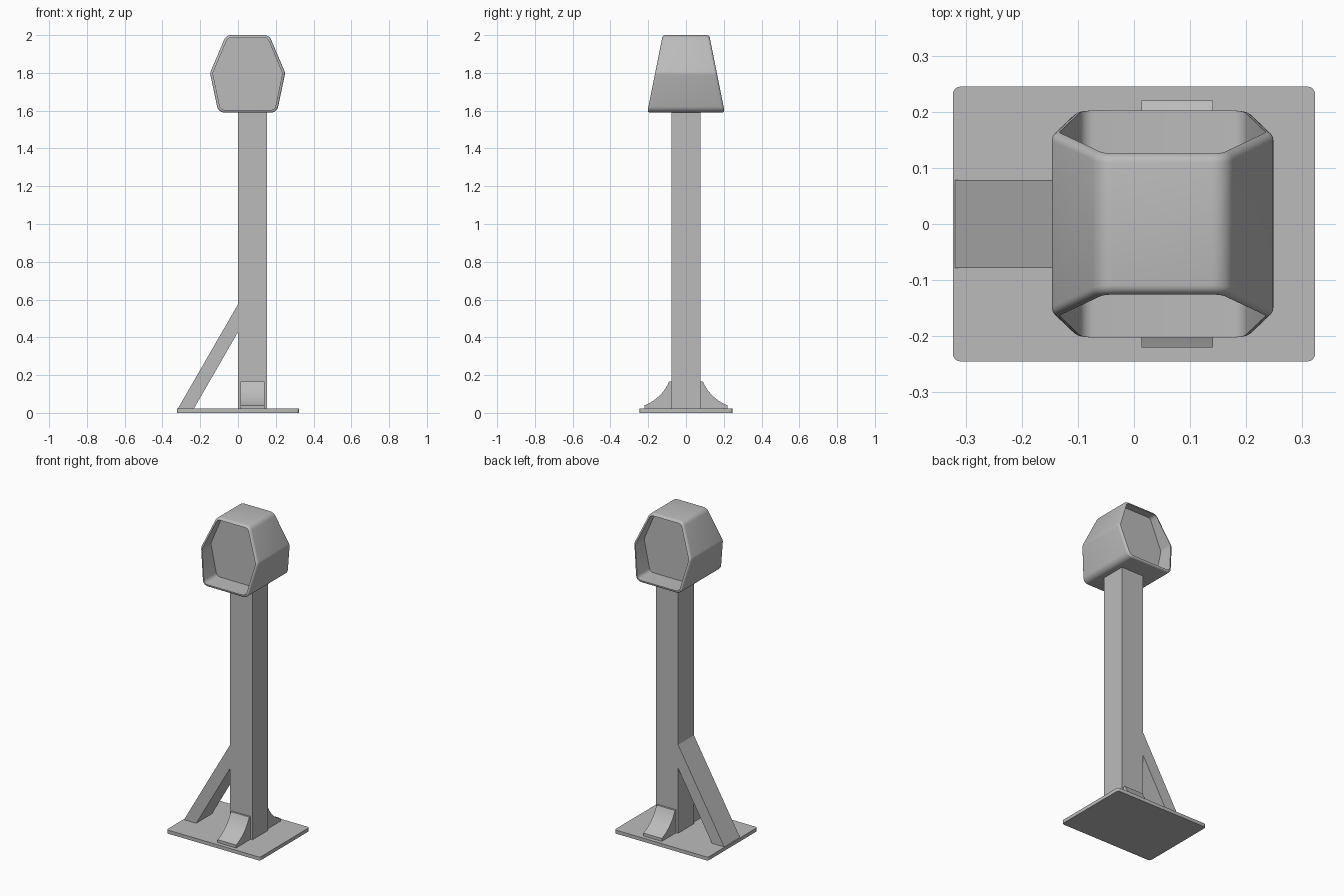
import bpy, bmesh, math
from mathutils import Vector

cube = bpy.data.objects.get("Cube")
if cube:
    bpy.data.objects.remove(cube, do_unlink=True)

grey = bpy.data.materials.new("painted steel grey")
grey.use_nodes = True
GREY = (0.5, 0.5, 0.5, 1)
grey.diffuse_color = GREY
grey.node_tree.nodes["Principled BSDF"].inputs["Base Color"].default_value = GREY


def finish(name, bm, smooth=False):
    bmesh.ops.recalc_face_normals(bm, faces=bm.faces)
    mesh = bpy.data.meshes.new(name)
    bm.to_mesh(mesh)
    bm.free()
    mesh.materials.append(grey)
    obj = bpy.data.objects.new(name, mesh)
    bpy.context.collection.objects.link(obj)
    if smooth:
        bpy.ops.object.select_all(action="DESELECT")
        obj.select_set(True)
        bpy.context.view_layer.objects.active = obj
        bpy.ops.object.shade_smooth_by_angle(angle=math.radians(35))
    return obj


def box(name, x, y, z, corner=0):
    bm = bmesh.new()
    bmesh.ops.create_cube(bm, size=1)
    for v in bm.verts:
        v.co = [lo + (c + 0.5) * (hi - lo) for c, (lo, hi) in zip(v.co, (x, y, z))]
    if corner:
        upright = [e for e in bm.edges if abs(e.verts[0].co.z - e.verts[1].co.z) > 0.001]
        bmesh.ops.bevel(bm, geom=upright, offset=corner, segments=4, profile=0.5, affect="EDGES")
    return finish(name, bm, bool(corner))


def prism(name, outline, start, end, smooth=False):
    """Extrude a closed outline of points by the vector from start to end."""
    bm = bmesh.new()
    rings = [[bm.verts.new(Vector(p) + Vector(s)) for p in outline] for s in (start, end)]
    bm.faces.new(rings[0])
    bm.faces.new(rings[1])
    bridge(bm, *rings)
    return finish(name, bm, smooth)


def bridge(bm, a, b):
    for i in range(len(a)):
        j = (i + 1) % len(a)
        bm.faces.new((a[i], a[j], b[j], b[i]))


def rounded(corners, radius, inset, steps=6):
    """Fillet a convex outline, then move it inward by inset."""
    points = []
    n = len(corners)
    for i, corner in enumerate(corners):
        p = Vector(corner)
        u = (Vector(corners[i - 1]) - p).normalized()
        w = (Vector(corners[(i + 1) % n]) - p).normalized()
        half = u.angle(w) / 2
        centre = p + (u + w).normalized() * radius / math.sin(half)
        first = (p + u * radius / math.tan(half) - centre).normalized()
        last = (p + w * radius / math.tan(half) - centre).normalized()
        for k in range(steps + 1):
            points.append(centre + first.slerp(last, k / steps) * (radius - inset))
    return points


# Base plate and post
box("base_plate", (-0.323, 0.323), (-0.245, 0.245), (0, 0.022), corner=0.014)
box("post", (0, 0.154), (-0.078, 0.078), (0.02, 1.98))

# Diagonal brace
prism("diagonal_brace", [(-0.32, 0, 0.02), (-0.235, 0, 0.02), (0, 0, 0.428), (0, 0, 0.575)],
      (0, -0.078, 0), (0, 0.078, 0))

# Curved gussets at the foot of the post
for name, side in (("front_gusset", -1), ("back_gusset", 1)):
    a, b, c = Vector((0.22, 0.04)), Vector((0.13, 0.075)), Vector((0.09, 0.165))
    curve = [a * (1 - t) ** 2 + b * 2 * t * (1 - t) + c * t * t for t in (k / 10 for k in range(11))]
    outline = [(0.075, 0.02), (0.22, 0.02)] + [tuple(p) for p in curve] + [(0.075, 0.165)]
    prism(name, [(0, side * y, z) for y, z in outline], (0.013, 0, 0), (0.141, 0, 0), True)

# Hollow six-sided head with a sloping hood and a recessed panel on each side
HEX = [(-0.063, 2.0), (0.165, 2.0), (0.25, 1.8), (0.206, 1.59), (-0.104, 1.59), (-0.148, 1.8)]
RIM, PANEL = 0.014, 0.077


def hood_depth(z):
    return 0.205 - (z - 1.59) * 0.2


levels = [(RIM, None)]
for k in range(5):
    t = k / 4 * math.pi / 2
    levels.append((RIM * (1 - math.sin(t)), RIM * (1 - math.cos(t))))
bm = bmesh.new()
rings = []
for side, order in ((-1, levels), (1, levels[::-1])):
    for inset, setback in order:
        rings.append([bm.verts.new((x, side * (PANEL if setback is None else hood_depth(z) - setback), z))
                      for x, z in rounded(HEX, 0.04, inset)])
for a, b in zip(rings, rings[1:]):
    bridge(bm, a, b)
bm.faces.new(rings[0])
bm.faces.new(rings[-1])
finish("head", bm, True)
